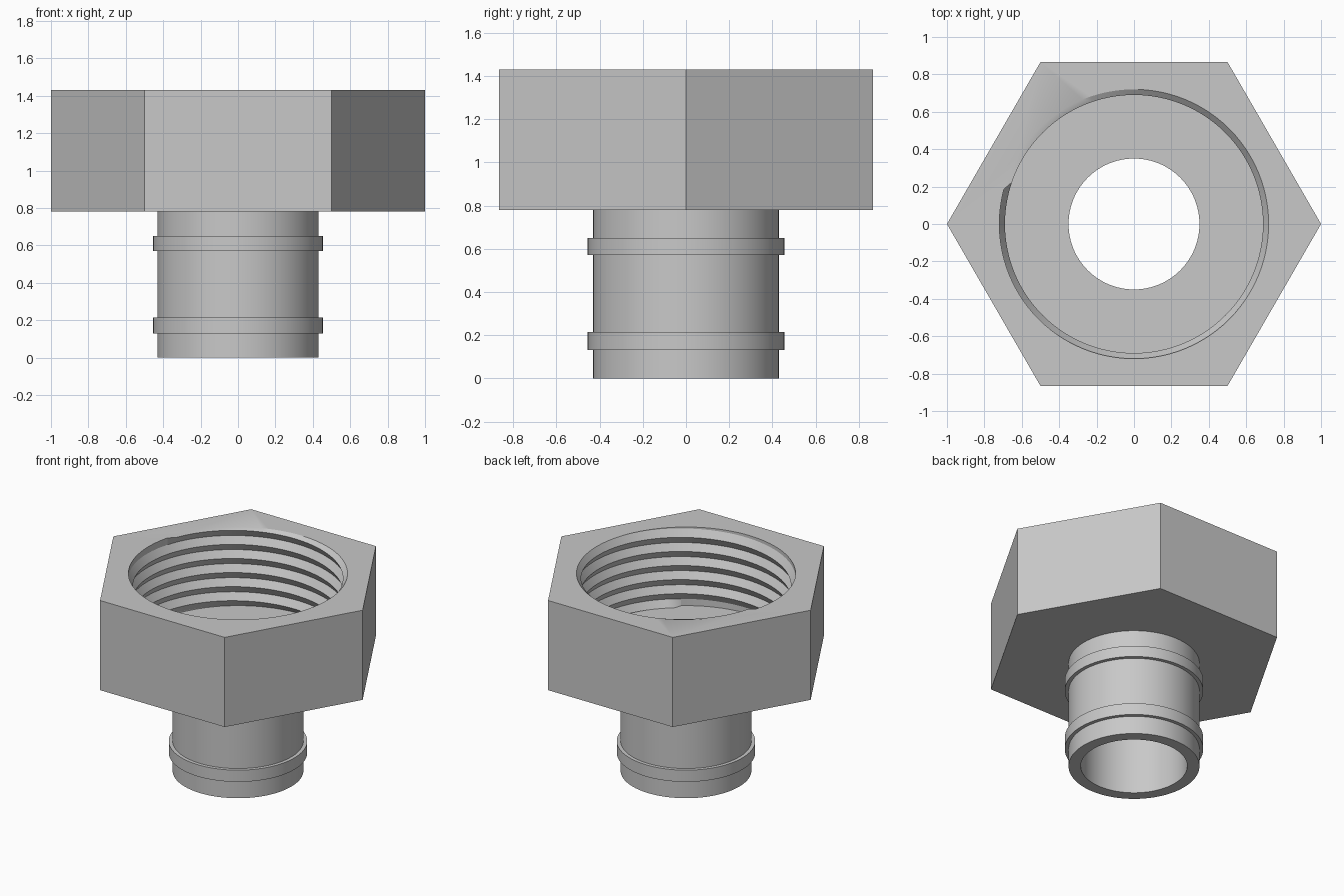
import bpy, bmesh, math

cube = bpy.data.objects.get("Cube")
if cube:
    bpy.data.objects.remove(cube)

SEG = 96
BASE, FLOOR, TOP = 0.78, 0.86, 1.43      # nut underside, bore floor, nut rim
BORE, CREST, HOLE, TUBE, BEAD = 0.72, 0.69, 0.35, 0.43, 0.455
PITCH, PHASE = 0.102, 1.384              # thread pitch, height of a crest at angle 0

grey = bpy.data.materials.new("plain_grey")
grey.use_nodes = True
grey.diffuse_color = (0.58, 0.58, 0.58, 1)
grey.node_tree.nodes["Principled BSDF"].inputs["Base Color"].default_value = (0.58, 0.58, 0.58, 1)


def ring(bm, radius, z, count=SEG):
    step = math.tau / count
    return [bm.verts.new((radius * math.cos(i * step), radius * math.sin(i * step), z))
            for i in range(count)]


def join_rings(bm, a, b):
    n = len(a)
    for i in range(n):
        j = (i + 1) % n
        bm.faces.new((a[i], a[j], b[j], b[i]))


def finish(bm, name):
    bmesh.ops.recalc_face_normals(bm, faces=bm.faces)
    mesh = bpy.data.meshes.new(name)
    bm.to_mesh(mesh)
    bm.free()
    mesh.materials.append(grey)
    obj = bpy.data.objects.new(name, mesh)
    bpy.context.collection.objects.link(obj)
    bpy.ops.object.select_all(action="DESELECT")
    obj.select_set(True)
    bpy.context.view_layer.objects.active = obj
    bpy.ops.object.shade_smooth_by_angle(angle=math.radians(25))
    return obj


# Tube with two raised beads, revolved from a closed profile
bm = bmesh.new()
profile = [(HOLE, 0), (TUBE, 0)]
for low, high in ((0.13, 0.215), (0.57, 0.65)):
    profile += [(TUBE, low), (BEAD, low), (BEAD, high), (TUBE, high)]
profile += [(TUBE, BASE), (HOLE, BASE)]
rings = [ring(bm, r, z) for r, z in profile]
for a, b in zip(rings, rings[1:] + rings[:1]):
    join_rings(bm, a, b)
finish(bm, "hose_tube")


# Hexagonal nut with a threaded bore
def thread_point(bm, column, row):
    """Rows alternate crest and root along the helix, trimmed to the bore."""
    angle = math.tau * column / SEG
    z = PHASE + PITCH * (row / 2 + column / SEG)
    radius = BORE if row % 2 else CREST
    if z >= TOP or z <= FLOOR:
        z, radius = min(max(z, FLOOR), TOP), BORE
    return bm.verts.new((radius * math.cos(angle), radius * math.sin(angle), z))


bm = bmesh.new()
rows = range(-14, 4)
columns = [[thread_point(bm, c, r) for r in rows] for c in range(SEG + 1)]
for left, right in zip(columns, columns[1:]):
    for k in range(len(rows) - 1):
        bm.faces.new((left[k], right[k], right[k + 1], left[k + 1]))
bmesh.ops.remove_doubles(bm, verts=bm.verts, dist=0.0002)

# Bore floor, through hole and outer hexagon
floor_ring, hole_top, hole_base = ring(bm, BORE, FLOOR), ring(bm, HOLE, FLOOR), ring(bm, HOLE, BASE)
join_rings(bm, floor_ring, hole_top)
join_rings(bm, hole_top, hole_base)
hex_base, hex_top = ring(bm, 1, BASE, 6), ring(bm, 1, TOP, 6)
join_rings(bm, hex_base, hex_top)
bmesh.ops.remove_doubles(bm, verts=bm.verts, dist=0.0002)

# Flat rim and underside
for level in (BASE, TOP):
    border = [e for e in bm.edges if len(e.link_faces) == 1
              and all(abs(v.co.z - level) < 0.0005 for v in e.verts)]
    bmesh.ops.triangle_fill(bm, edges=border, use_beauty=True)
finish(bm, "threaded_hex_nut")
